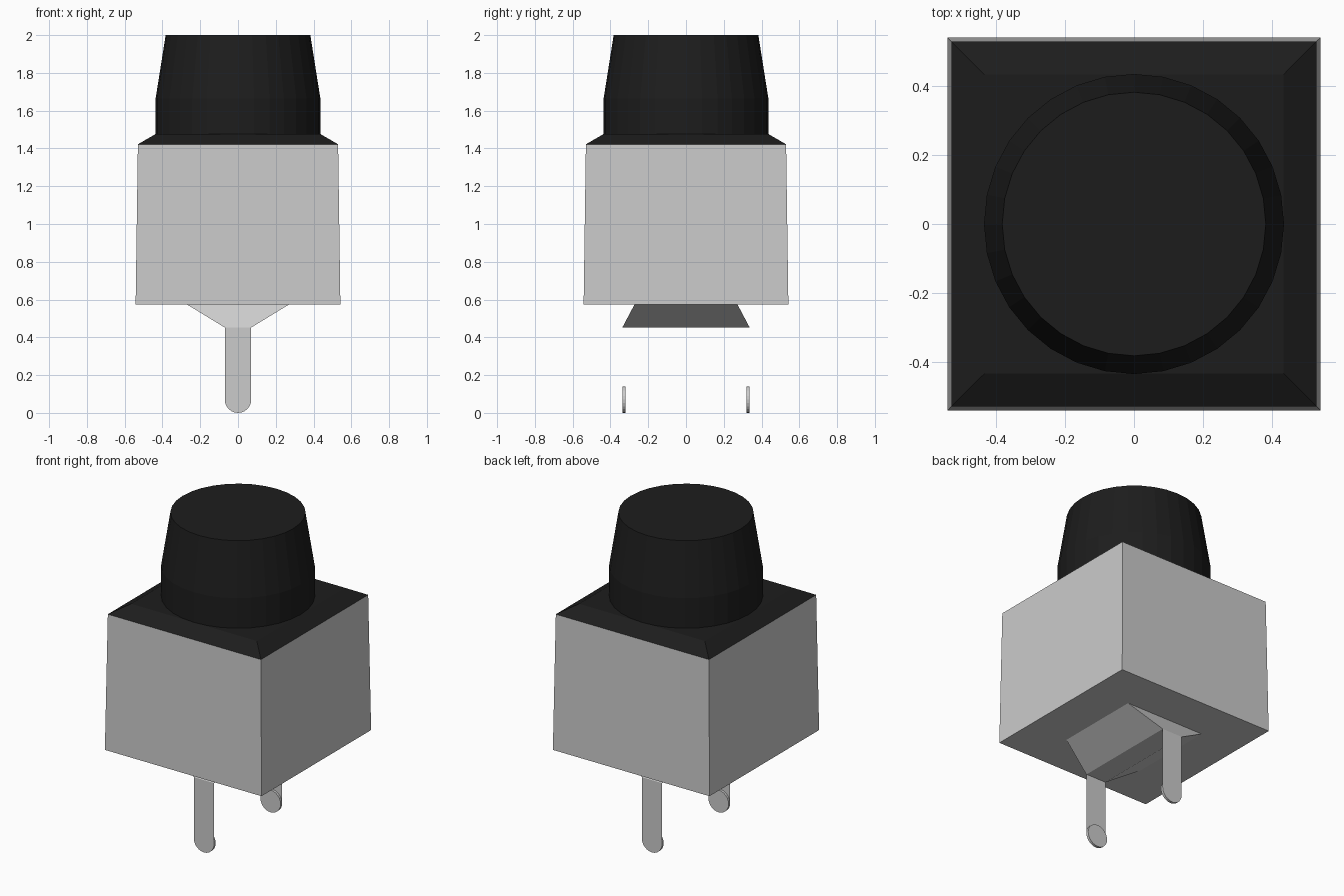
import bpy, bmesh
from math import cos, sin, pi

if "Cube" in bpy.data.objects:
    bpy.data.objects.remove(bpy.data.objects["Cube"])

black = bpy.data.materials.new("black_plastic")
black.diffuse_color = (0.012, 0.012, 0.012, 1)
black.use_nodes = True
black.node_tree.nodes["Principled BSDF"].inputs["Base Color"].default_value = black.diffuse_color


def square(hx, hy, z):
    return [(hx, hy, z), (-hx, hy, z), (-hx, -hy, z), (hx, -hy, z)]


def circle(r, z, n=32):
    return [(r * cos(2 * pi * i / n), r * sin(2 * pi * i / n), z) for i in range(n)]


def loft(name, rings, mat=None):
    """Closed solid through a stack of equal-length rings."""
    bm = bmesh.new()
    loops = [[bm.verts.new(p) for p in ring] for ring in rings]
    n = len(loops[0])
    for a, b in zip(loops, loops[1:]):
        for i in range(n):
            j = (i + 1) % n
            bm.faces.new((a[i], a[j], b[j], b[i]))
    bm.faces.new(loops[0][::-1])
    bm.faces.new(loops[-1])
    bmesh.ops.recalc_face_normals(bm, faces=bm.faces)
    mesh = bpy.data.meshes.new(name)
    bm.to_mesh(mesh)
    bm.free()
    obj = bpy.data.objects.new(name, mesh)
    bpy.context.collection.objects.link(obj)
    if mat:
        mesh.materials.append(mat)
    return obj


# Housing, tapering slightly upward
loft("housing", [square(0.542, 0.542, 0.575), square(0.53, 0.53, 1.422)])

# Bevelled black cover plate
loft("cover_plate", [square(0.53, 0.53, 1.422), square(0.435, 0.435, 1.477)], black)

# Push button: straight collar, then tapered cap
loft("button", [circle(0.436, 1.477), circle(0.436, 1.665), circle(0.383, 2.0)], black)

# Contact base: square at the top, narrowing to a ridge that spans both legs
loft("contact_base", [square(0.07, 0.337, 0.452), square(0.272, 0.272, 0.575)])

# Thin legs with rounded tips
for side, label in ((-1, "front"), (1, "back")):
    y = side * 0.337
    loft(label + "_leg", [square(0.07, 0.001, 0.07), square(0.07, 0.001, 0.452)]).location.y = y - side * 0.001
    tip = [[(px, yy, 0.07 + py) for px, py, _ in circle(0.07, 0, 24)]
           for yy in (y, y - side * 0.016)]
    loft(label + "_leg_tip", tip)
